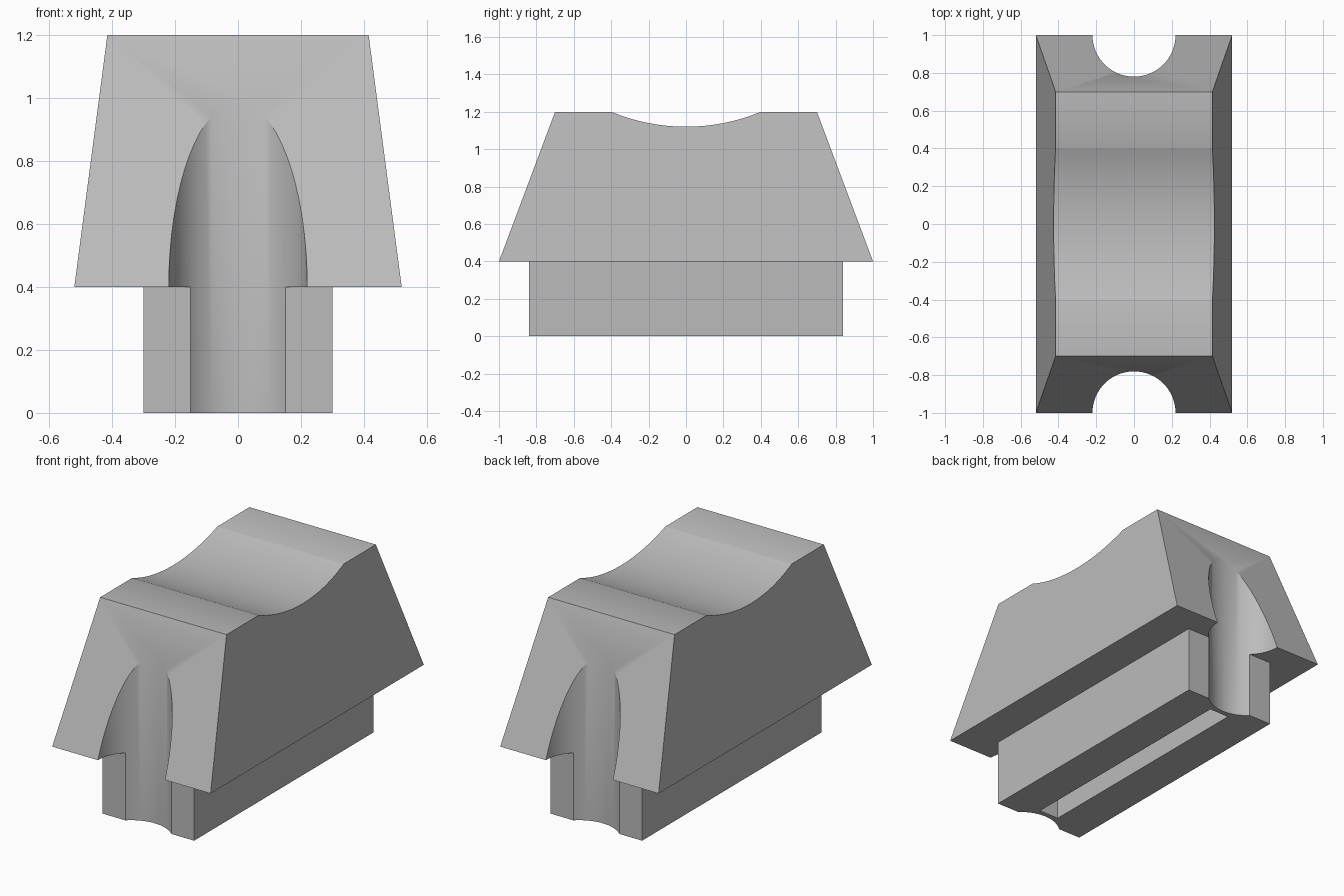
import bpy
import bmesh
import math
from mathutils import Matrix

if "Cube" in bpy.data.objects:
    bpy.data.objects.remove(bpy.data.objects["Cube"])

grey = bpy.data.materials.new("plain_grey")
grey.use_nodes = True
colour = (0.5, 0.5, 0.5, 1)
grey.diffuse_color = colour
grey.node_tree.nodes["Principled BSDF"].inputs["Base Color"].default_value = colour


def add_object(name, bm):
    mesh = bpy.data.meshes.new(name)
    bmesh.ops.recalc_face_normals(bm, faces=bm.faces)
    bm.to_mesh(mesh)
    bm.free()
    mesh.materials.append(grey)
    obj = bpy.data.objects.new(name, mesh)
    bpy.context.collection.objects.link(obj)
    return obj


def loft(name, sections):
    """Stack rectangles given as (half width, half length, height)."""
    bm = bmesh.new()
    rings = [[bm.verts.new((sx * w, sy * l, z))
              for sx, sy in ((-1, -1), (1, -1), (1, 1), (-1, 1))]
             for w, l, z in sections]
    for low, high in zip(rings, rings[1:]):
        for i in range(4):
            j = (i + 1) % 4
            bm.faces.new((low[i], low[j], high[j], high[i]))
    bm.faces.new(rings[0][::-1])
    bm.faces.new(rings[-1])
    return add_object(name, bm)


def cylinder(name, radius, depth, segments, matrix):
    bm = bmesh.new()
    bmesh.ops.create_cone(bm, cap_ends=True, segments=segments, radius1=radius,
                          radius2=radius, depth=depth, matrix=matrix)
    return add_object(name, bm)


# Tapered block standing on a narrower foot
block = loft("saddle_block", [(0.3, 0.84, 0), (0.3, 0.84, 0.4),
                              (0.52, 1, 0.4), (0.415, 0.7, 1.2)])

# Shallow saddle across the top
cutters = [cylinder("saddle_cutter", 1.04, 2, 128,
                    Matrix.Translation((0, 0, 2.16)) @ Matrix.Rotation(math.pi / 2, 4, 'Y'))]
# Round vertical channels at both ends
for side, label in ((-1, "front"), (1, "back")):
    cutters.append(cylinder(label + "_channel_cutter", 0.22, 4, 64,
                            Matrix.Translation((0, side, 0.5))))
# Long slot under the foot
cutters.append(loft("slot_cutter", [(0.065, 0.75, -0.2), (0.065, 0.75, 0.4)]))

bpy.context.view_layer.objects.active = block
block.select_set(True)
for cutter in cutters:
    cutter.hide_render = True
    cut = block.modifiers.new(cutter.name, 'BOOLEAN')
    cut.operation = 'DIFFERENCE'
    cut.solver = 'EXACT'
    cut.object = cutter
    bpy.ops.object.modifier_apply(modifier=cut.name)
    bpy.data.objects.remove(cutter)

bpy.ops.object.shade_smooth_by_angle(angle=math.radians(30))
